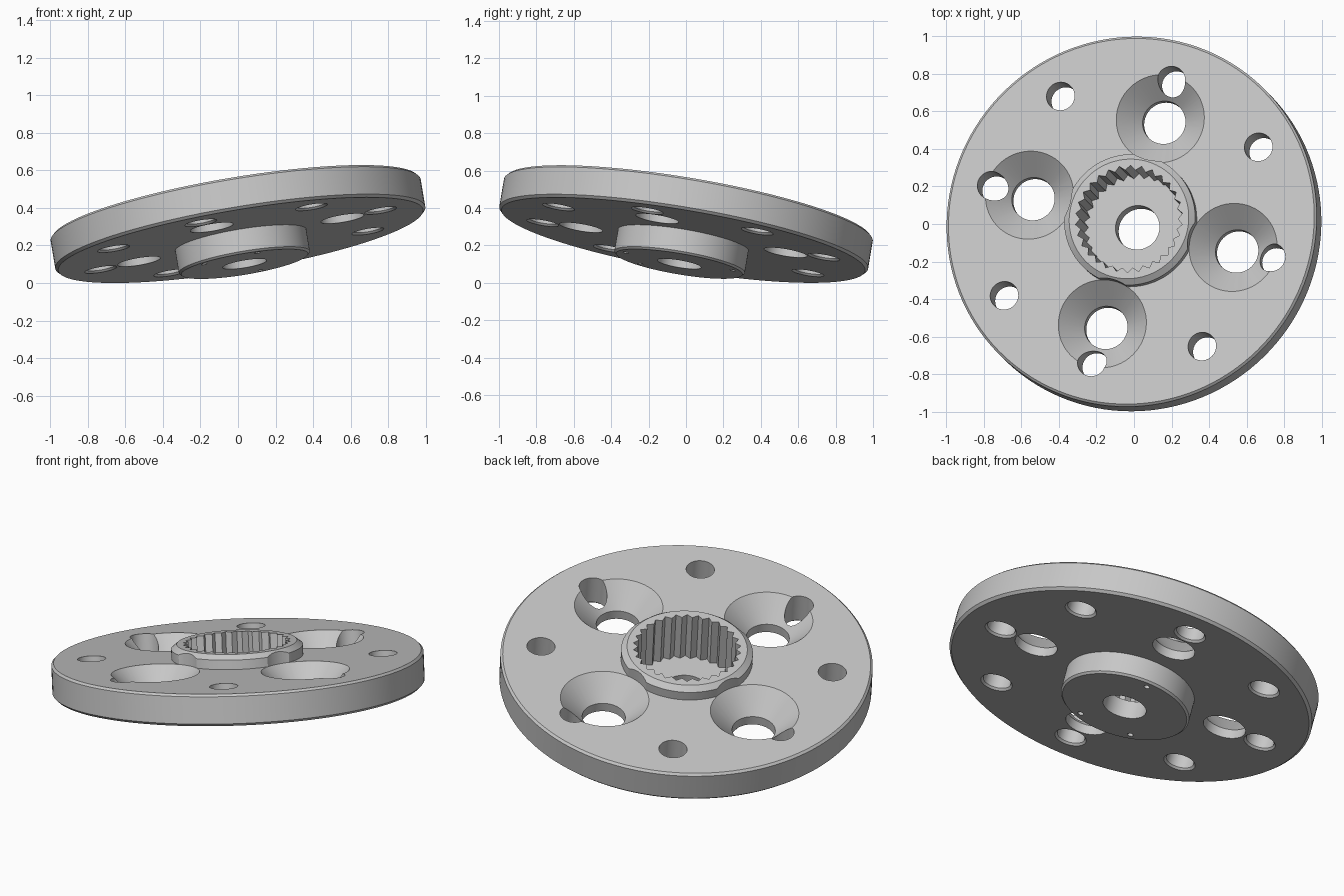
import bpy, bmesh
from math import sin, cos, pi, radians
from mathutils import Matrix

cube = bpy.data.objects.get("Cube")
if cube:
    bpy.data.objects.remove(cube, do_unlink=True)

grey = bpy.data.materials.new("plain_grey")
grey.use_nodes = True
grey.diffuse_color = (0.57, 0.57, 0.57, 1)
grey.node_tree.nodes["Principled BSDF"].inputs["Base Color"].default_value = grey.diffuse_color

PATTERN = 75.7      # direction of the first mounting hole, in degrees
H = 0.088           # half thickness of the disc
TILT = radians(-9.5)


def make_object(name, bm):
    bmesh.ops.recalc_face_normals(bm, faces=bm.faces)
    mesh = bpy.data.meshes.new(name)
    bm.to_mesh(mesh)
    bm.free()
    obj = bpy.data.objects.new(name, mesh)
    bpy.context.collection.objects.link(obj)
    return obj


def lathe(bm, profile, sides, x=0, y=0):
    """Closed turned solid from (radius, height) points, capped at both ends."""
    rings = [[bm.verts.new((x + r * cos(2 * pi * i / sides), y + r * sin(2 * pi * i / sides), z))
              for i in range(sides)] for r, z in profile]
    for low, high in zip(rings, rings[1:]):
        for i in range(sides):
            j = (i + 1) % sides
            bm.faces.new((low[i], low[j], high[j], high[i]))
    bm.faces.new(rings[0][::-1])
    bm.faces.new(rings[-1])


def polar_cutter(name, profile, sides, radius, angles):
    bm = bmesh.new()
    for a in map(radians, angles):
        lathe(bm, profile, sides, radius * cos(a), radius * sin(a))
    return make_object(name, bm)


# Turned body: lower hub, chamfered disc, upper collar
bm = bmesh.new()
lathe(bm, [(0.343, -0.219), (0.354, -0.208), (0.354, -H), (0.986, -H), (1.0, -H + 0.014),
           (1.0, H - 0.012), (0.988, H), (0.354, H), (0.354, 0.14), (0.323, 0.165)], 128)
body = make_object("servo_disc", bm)
body.data.materials.append(grey)

# Toothed bore: triangular splines
bm = bmesh.new()
TEETH = 30
outline = []
for i in range(TEETH * 2):
    r = 0.29 if i % 2 else 0.265
    a = pi * i / TEETH
    outline.append(bm.verts.new((r * cos(a), r * sin(a), -0.115)))
floor = bm.faces.new(outline)
top = bmesh.ops.extrude_face_region(bm, geom=[floor])
bmesh.ops.translate(bm, vec=(0, 0, 0.4),
                    verts=[g for g in top["geom"] if isinstance(g, bmesh.types.BMVert)])
bore = make_object("bore_cutter", bm)

# Screw hole, countersunk holes, plain holes chamfered below, and hub pin holes
cutters = [
    bore,
    polar_cutter("centre_cutter", [(0.119, -0.4), (0.119, 0)], 48, 0, [0]),
    polar_cutter("countersink_cutter", [(0.116, -0.15), (0.116, -0.035), (0.238, H), (0.238, 0.4)],
                 64, 0.572, [PATTERN + 90 * k for k in range(4)]),
    polar_cutter("small_hole_cutter",
                 [(0.087, -0.15), (0.087, -H), (0.076, -H + 0.011), (0.076, 0.3)],
                 40, 0.786, [PATTERN + 45 * k for k in range(8)]),
    polar_cutter("pin_hole_cutter", [(0.016, -0.3), (0.016, -0.17)], 12, 0.3, [75, 225, 285]),
]
for cutter in cutters:
    cutter.hide_render = True
    cut = body.modifiers.new(cutter.name, "BOOLEAN")
    cut.operation = "DIFFERENCE"
    cut.solver = "EXACT"
    cut.object = cutter

# Bake the cuts and drop the cutters
bpy.context.view_layer.update()
baked = bpy.data.meshes.new_from_object(body.evaluated_get(bpy.context.evaluated_depsgraph_get()))
body.modifiers.clear()
body.data = baked
for cutter in cutters:
    bpy.data.objects.remove(cutter, do_unlink=True)
baked.materials.clear()
baked.materials.append(grey)
for face in baked.polygons:
    face.material_index = 0

# Tilt the part and rest its lower rim on the ground
baked.transform(Matrix.Rotation(TILT, 4, "Y") @ Matrix.Rotation(TILT, 4, "X"))
baked.transform(Matrix.Translation((0, 0, -min(v.co.z for v in baked.vertices))))

bpy.ops.object.select_all(action="DESELECT")
body.select_set(True)
bpy.context.view_layer.objects.active = body
bpy.ops.object.shade_smooth_by_angle(angle=radians(20))
